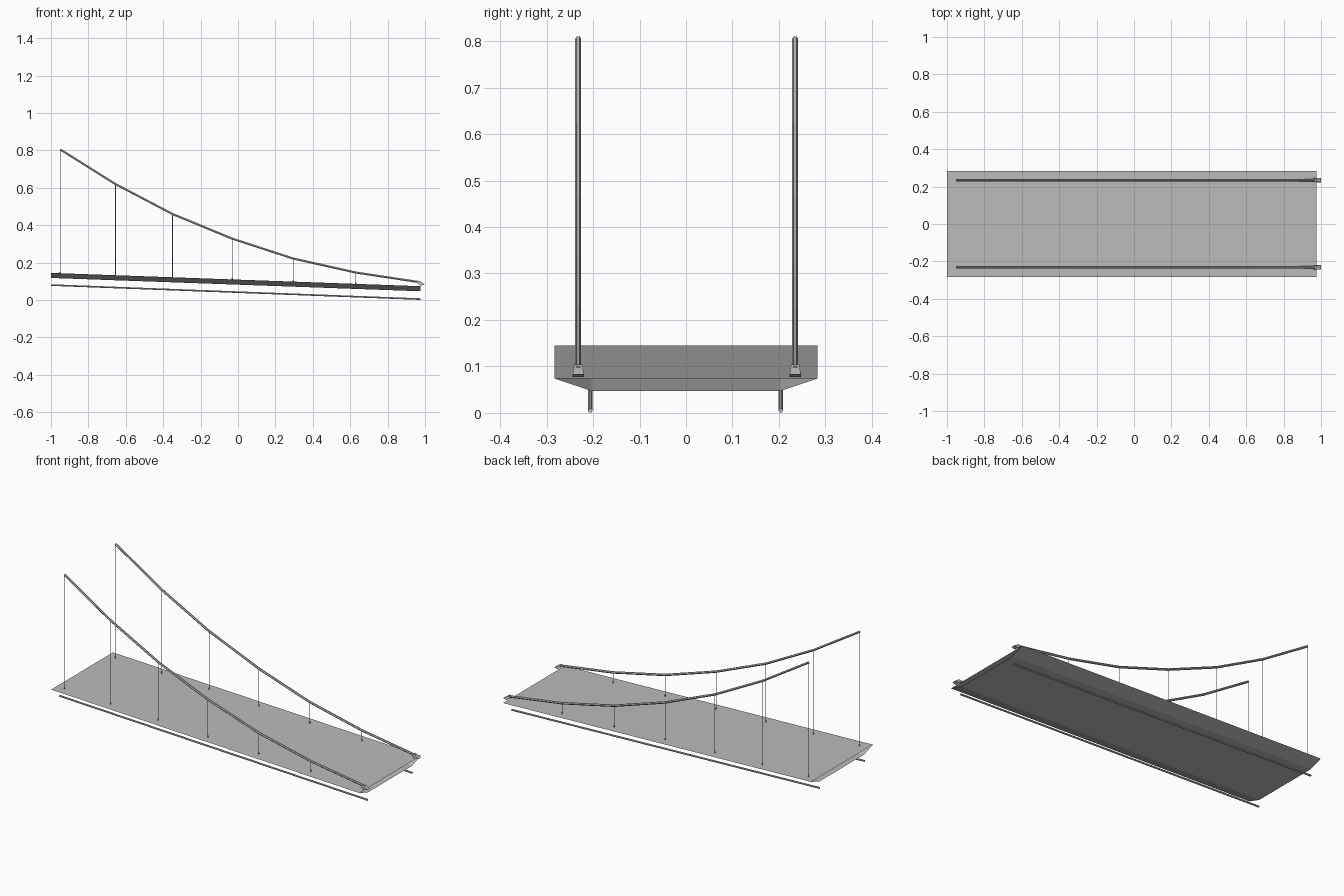
import bpy, bmesh
from mathutils import Vector

if "Cube" in bpy.data.objects:
    bpy.data.objects.remove(bpy.data.objects["Cube"])

grey = bpy.data.materials.new("steel_grey")
grey.diffuse_color = (0.5, 0.5, 0.5, 1)
grey.use_nodes = True
grey.node_tree.nodes["Principled BSDF"].inputs["Base Color"].default_value = grey.diffuse_color


def make_object(name, bm):
    bmesh.ops.recalc_face_normals(bm, faces=bm.faces[:])
    mesh = bpy.data.meshes.new(name)
    bm.to_mesh(mesh)
    bm.free()
    mesh.materials.append(grey)
    obj = bpy.data.objects.new(name, mesh)
    bpy.context.collection.objects.link(obj)
    return obj


def deck_top(x):
    return 0.145 + (0.074 - 0.145) * (x + 1) / 1.975


def rod(name, points, radius, sides_resolution=1):
    """Round rod along a path, made from a bevelled curve."""
    curve = bpy.data.curves.new(name, 'CURVE')
    curve.dimensions = '3D'
    curve.bevel_depth = radius
    curve.bevel_resolution = sides_resolution
    curve.use_fill_caps = True
    spline = curve.splines.new('POLY')
    spline.points.add(len(points) - 1)
    for p, co in zip(spline.points, points):
        p.co = (*co, 1)
    spline.use_smooth = False
    curve.materials.append(grey)
    obj = bpy.data.objects.new(name, curve)
    bpy.context.collection.objects.link(obj)
    return obj


# Road deck: sloping hollow trapezoid section, open at both ends
bm = bmesh.new()
section = [(-0.283, 0), (0.283, 0), (0.203, -0.027), (-0.203, -0.027)]
rings = [[bm.verts.new((x, y, deck_top(x) + z)) for y, z in section] for x in (-1, 0.975)]
for i in range(4):
    j = (i + 1) % 4
    bm.faces.new((rings[0][i], rings[0][j], rings[1][j], rings[1][i]))
make_object("road_deck", bm)

# Catenary points shared by both main cables
cable = [(-0.95, 0.805), (-0.655, 0.62), (-0.35, 0.46), (-0.03, 0.328),
         (0.295, 0.222), (0.63, 0.147), (0.975, 0.095)]

for side, y, rail_y in (("front", -0.232, -0.206), ("back", 0.235, 0.204)):
    # Main suspension cable
    rod(side + "_cable", [(x, y, z) for x, z in cable], 0.0065)

    # Thin hangers with a small foot on the deck
    for n, (x, z) in enumerate(cable[:-1]):
        rod(f"{side}_hanger_{n + 1}", [(x, y, deck_top(x)), (x, y, z)], 0.0016, 0)
        rod(f"{side}_hanger_foot_{n + 1}",
            [(x, y, deck_top(x) - 0.002), (x, y, deck_top(x) + 0.007)], 0.0035)

    # Wedge-shaped anchor at the low end of the cable
    bm = bmesh.new()
    for x, z, half in ((0.958, 0.092, 0.009), (0.966, 0.104, 0.009),
                       (0.999, 0.083, 0.012), (0.976, 0.077, 0.012)):
        for s in (-1, 1):
            bm.verts.new((x, y + s * half, z))
    bmesh.ops.convex_hull(bm, input=bm.verts[:])
    make_object(side + "_cable_anchor", bm)

    # Pipe running below the deck
    rod(side + "_lower_rail", [(-1, rail_y, 0.08), (0.975, rail_y, 0.005)], 0.005)

# Turn the curves into meshes
bpy.context.view_layer.update()
for obj in [o for o in bpy.data.objects if o.type == 'CURVE']:
    name = obj.name
    mesh = bpy.data.meshes.new_from_object(obj.evaluated_get(bpy.context.evaluated_depsgraph_get()))
    bpy.data.objects.remove(obj)
    new = bpy.data.objects.new(name, mesh)
    bpy.context.collection.objects.link(new)
    if not mesh.materials:
        mesh.materials.append(grey)
    mesh.polygons.foreach_set("use_smooth", [False] * len(mesh.polygons))
